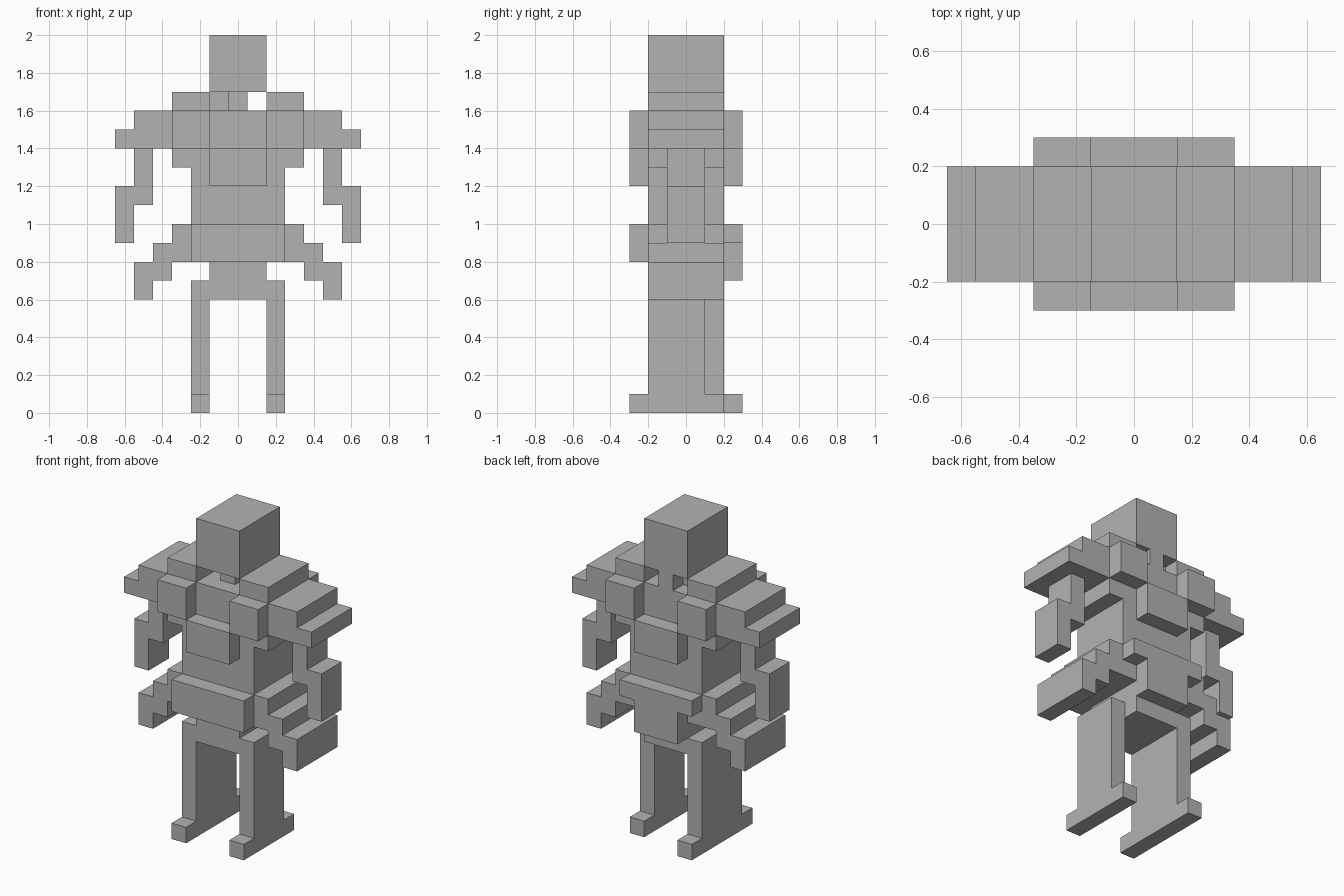
import bpy
import bmesh
from mathutils import Vector

if "Cube" in bpy.data.objects:
    bpy.data.objects.remove(bpy.data.objects["Cube"], do_unlink=True)

GREY = (0.45, 0.45, 0.45, 1.0)
grey = bpy.data.materials.new("plain grey")
grey.use_nodes = True
grey.diffuse_color = GREY
grey.node_tree.nodes["Principled BSDF"].inputs["Base Color"].default_value = GREY


def part(name, *boxes):
    """One object from boxes, each given as its x, y and z ranges."""
    bm = bmesh.new()
    for ranges in boxes:
        low = Vector([min(r) for r in ranges])
        high = Vector([max(r) for r in ranges])
        verts = bmesh.ops.create_cube(bm, size=1)["verts"]
        bmesh.ops.scale(bm, vec=high - low, verts=verts)
        bmesh.ops.translate(bm, vec=(low + high) / 2, verts=verts)
    mesh = bpy.data.meshes.new(name)
    bm.to_mesh(mesh)
    bm.free()
    mesh.materials.append(grey)
    obj = bpy.data.objects.new(name, mesh)
    bpy.context.collection.objects.link(obj)
    return obj


DEEP = (-0.2, 0.2)      # full body depth
SLIM = (-0.1, 0.1)      # arm depth
NARROW = (-0.15, 0.15)  # head and pelvis width
WAIST = (-0.25, 0.25)   # torso width
FRONT, BACK = (-0.3, -0.2), (0.2, 0.3)

# Head, with a neck joined to one shoulder only
part("head", (NARROW, DEEP, (1.7, 2.0)))
part("neck", ((-0.05, 0.05), (-0.1, 0.2), (1.6, 1.7)),
     ((-0.15, -0.05), (0, 0.1), (1.6, 1.7)))

# Body
part("chest", ((-0.35, 0.35), DEEP, (1.3, 1.6)))
part("torso", (WAIST, DEEP, (0.8, 1.3)))
part("pelvis", (NARROW, DEEP, (0.6, 0.8)))

# Armour plates on both faces of the chest, and the belt
for label, y in (("front", FRONT), ("back", BACK)):
    part(label + "_belly_plate", (NARROW, y, (1.2, 1.4)))
    for side, s in (("left", 1), ("right", -1)):
        part(f"{side}_{label}_chest_pad", ((s * 0.15, s * 0.35), y, (1.4, 1.6)))
part("front_belt", (WAIST, FRONT, (0.8, 1.0)))
part("back_belt", (WAIST, BACK, (0.9, 1.0)), (NARROW, BACK, (0.7, 0.9)))

# Paired limbs; the left leg and foot are shorter at the back
for side, s, heel in (("left", 1, 0.2), ("right", -1, 0.3)):
    def x(a, b):
        return (s * a, s * b)

    part(side + "_shoulder",
         (x(0.15, 0.35), DEEP, (1.6, 1.7)),
         (x(0.35, 0.55), DEEP, (1.4, 1.6)),
         (x(0.55, 0.65), DEEP, (1.4, 1.5)))
    part(side + "_arm",
         (x(0.45, 0.55), SLIM, (1.1, 1.4)),
         (x(0.55, 0.65), SLIM, (0.9, 1.2)))
    # Stepped skirt armour falling outward from the hip
    part(side + "_hip_guard",
         *[(x(0.25 + i / 10, 0.35 + i / 10), DEEP, (0.8 - i / 10, 1.0 - i / 10))
           for i in range(3)])
    part(side + "_leg", (x(0.15, 0.25), (-0.2, heel - 0.1), (0.1, 0.7)))
    part(side + "_foot", (x(0.15, 0.25), (-0.3, heel), (0, 0.1)))
